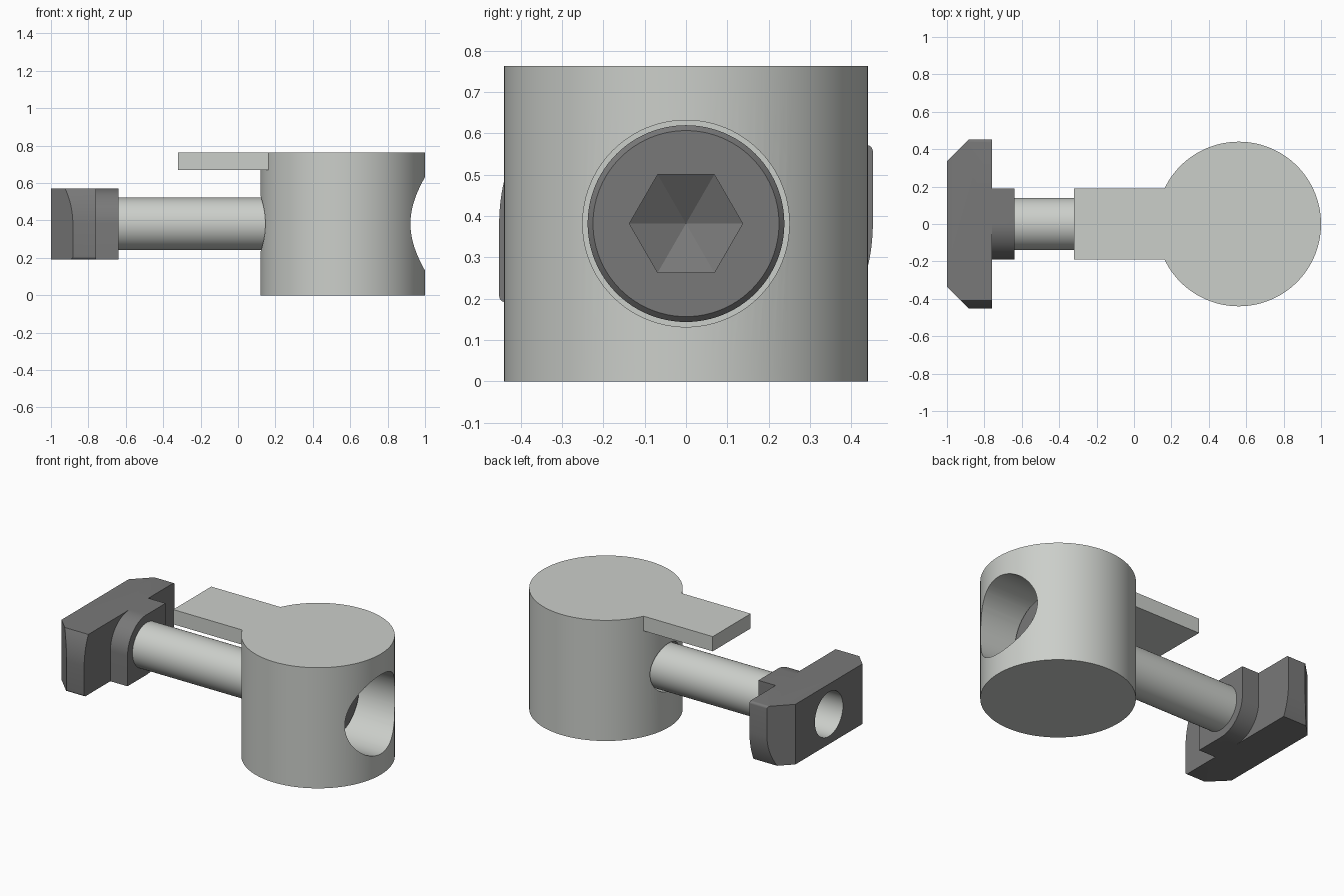
import bpy, bmesh
from math import sin, cos, asin, pi, radians
from mathutils import Vector

cube = bpy.data.objects.get("Cube")
if cube:
    bpy.data.objects.remove(cube, do_unlink=True)

AXIS_Z = 0.382      # height of the screw axis
HEIGHT = 0.763      # height of the housing
BODY_X = 0.56       # centre of the housing


def material(name, rgb):
    m = bpy.data.materials.new(name)
    m.use_nodes = True
    m.diffuse_color = (*rgb, 1)
    m.node_tree.nodes["Principled BSDF"].inputs["Base Color"].default_value = (*rgb, 1)
    return m


light_steel = material("light steel", (0.60, 0.62, 0.59))
dark_steel = material("dark steel", (0.19, 0.19, 0.19))


def loft(name, rings, *mats):
    """Closed solid through rings of equal point count."""
    bm = bmesh.new()
    loops = [[bm.verts.new(p) for p in ring] for ring in rings]
    n = len(loops[0])
    for a, b in zip(loops, loops[1:]):
        for i in range(n):
            j = (i + 1) % n
            bm.faces.new((a[i], a[j], b[j], b[i]))
    bm.faces.new(loops[0])
    bm.faces.new(loops[-1])
    bmesh.ops.remove_doubles(bm, verts=bm.verts, dist=1e-5)
    bmesh.ops.recalc_face_normals(bm, faces=bm.faces)
    mesh = bpy.data.meshes.new(name)
    bm.to_mesh(mesh)
    bm.free()
    for m in mats:
        mesh.materials.append(m)
    obj = bpy.data.objects.new(name, mesh)
    bpy.context.collection.objects.link(obj)
    return obj


def circle(r, n=96):
    return [(r * cos(2 * pi * i / n), r * sin(2 * pi * i / n)) for i in range(n)]


def along_x(x, points):
    return [(x, y, AXIS_Z + z) for y, z in points]


def along_z(z, points, cx=0):
    return [(cx + x, y, z) for x, y in points]


def turned(name, profile, mat, n=96):
    """Solid of (x, radius) steps around the screw axis."""
    return loft(name, [along_x(x, circle(r, n)) for x, r in profile], mat)


def boolean(obj, other, operation):
    mod = obj.modifiers.new("cut", 'BOOLEAN')
    mod.operation = operation
    mod.solver = 'EXACT'
    mod.object = other
    activate(obj)
    bpy.ops.object.modifier_apply(modifier=mod.name)
    bpy.data.objects.remove(other, do_unlink=True)


def activate(obj):
    bpy.ops.object.select_all(action='DESELECT')
    obj.select_set(True)
    bpy.context.view_layer.objects.active = obj


# Housing: upright cylinder with a flat tab, a head bore and a shaft hole
housing = loft("housing", [along_z(z, circle(0.44, 128), BODY_X) for z in (0, HEIGHT)],
               light_steel)
tab_plan = [(-0.32, -0.19), (0.45, -0.19), (0.45, 0.19), (-0.32, 0.19)]
boolean(housing, loft("tab", [along_z(z, tab_plan) for z in (0.67, HEIGHT)], light_steel),
        'UNION')
boolean(housing, turned("bore_cutter", [(0.41, 0.25), (1.2, 0.25)], light_steel), 'DIFFERENCE')
boolean(housing, turned("hole_cutter", [(-0.1, 0.15), (0.6, 0.15)], light_steel), 'DIFFERENCE')

# Screw: plain shaft and a chamfered head with a hexagon socket
shaft = turned("screw_shaft", [(-0.70, 0.14), (0.43, 0.14)], light_steel)
head = turned("screw_head", [(0.412, 0.238), (0.677, 0.238), (0.69, 0.225)], dark_steel)
socket = turned("socket_cutter", [(0.8, 0.137), (0.57, 0.137), (0.49, 0)], dark_steel, 6)
boolean(head, socket, 'DIFFERENCE')


def nut_section(width, fillet):
    """Section with two opposite corners rounded about the axis."""
    h, steps = 0.19, 20
    start = -asin(min(1, h / width))
    half = [(width * cos(start * (1 - i / steps)), width * sin(start * (1 - i / steps)))
            for i in range(steps + 1)]
    if fillet:
        half += [(width - fillet + fillet * cos(a * pi / 12), h - fillet + fillet * sin(a * pi / 12))
                 for a in range(7)]
    else:
        half.append((width, h))
    return half + [(-y, -z) for y, z in half]


# Slot nut: wide bar with chamfered outer ends, plus a narrow neck
bar = nut_section(0.452, 0.015)
nut = loft("slot_nut", [along_x(x, bar) for x in (-1, -0.76)], dark_steel, light_steel)
bm = bmesh.new()
bm.from_mesh(nut.data)
for side in (-1, 1):
    cut = bmesh.ops.bisect_plane(bm, geom=bm.verts[:] + bm.edges[:] + bm.faces[:],
                                 plane_co=Vector((-1, side * 0.335, 0)),
                                 plane_no=Vector((-1, side, 0)), clear_outer=True)
    rim = [e for e in cut["geom_cut"] if isinstance(e, bmesh.types.BMEdge)]
    bmesh.ops.holes_fill(bm, edges=rim)
bmesh.ops.recalc_face_normals(bm, faces=bm.faces)
bm.to_mesh(nut.data)
bm.free()
neck = nut_section(0.19, 0)
boolean(nut, loft("neck", [along_x(x, neck) for x in (-0.85, -0.64)], dark_steel), 'UNION')
boolean(nut, turned("nut_cutter", [(-1.2, 0.14), (-0.75, 0.14)], dark_steel), 'DIFFERENCE')

# The inside of the nut's hole is light
axis = Vector((0, AXIS_Z))
for face in nut.data.polygons:
    inside = all((nut.data.vertices[v].co.yz - axis).length < 0.145 for v in face.vertices)
    face.material_index = 1 if inside else 0

for obj in (housing, shaft, head, nut):
    activate(obj)
    bpy.ops.object.shade_smooth_by_angle(angle=radians(25))
